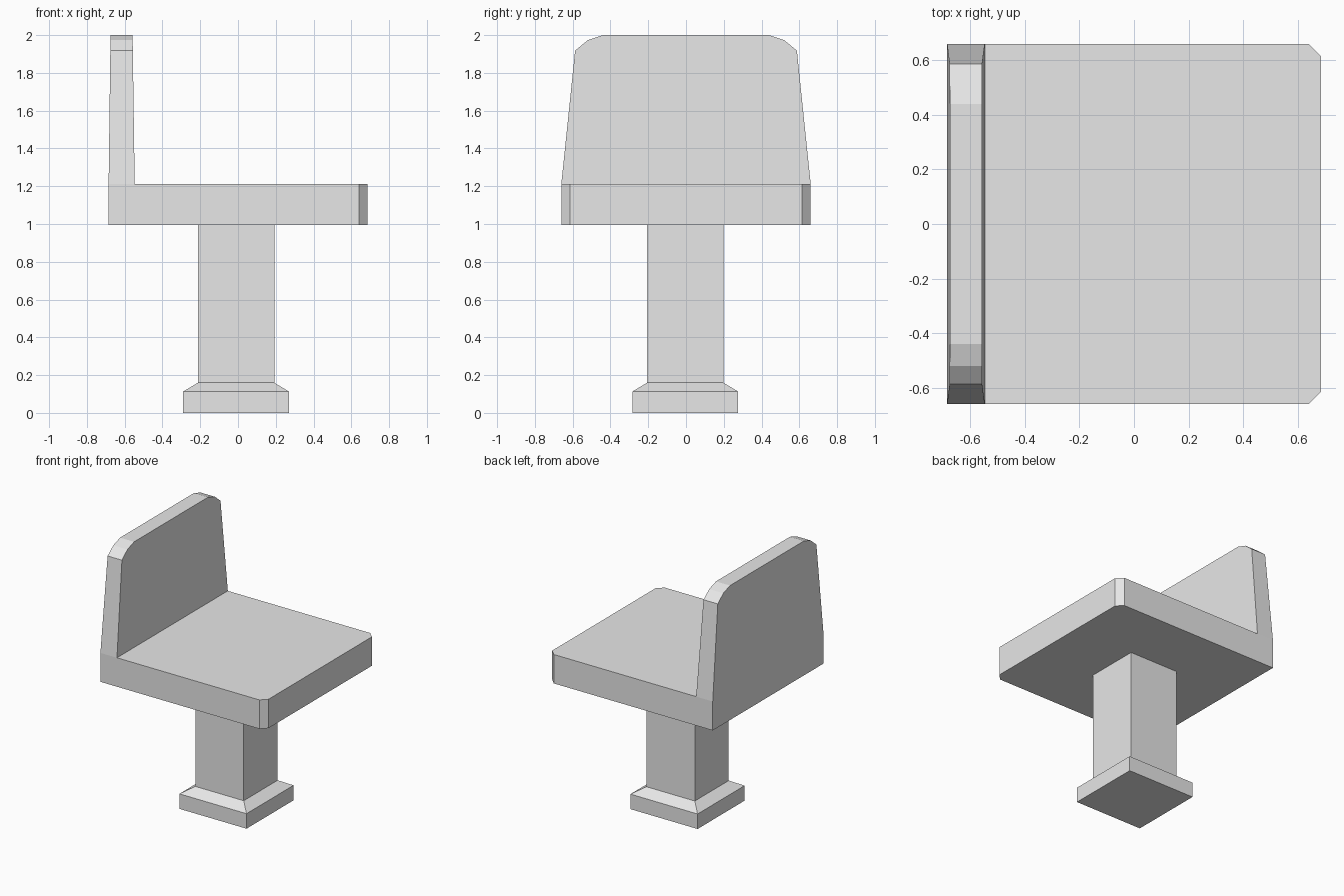
import bpy
import bmesh

cube = bpy.data.objects.get("Cube")
if cube:
    bpy.data.objects.remove(cube, do_unlink=True)

grey = bpy.data.materials.new("light_grey")
grey.use_nodes = True
grey.diffuse_color = (0.8, 0.8, 0.8, 1)
grey.node_tree.nodes["Principled BSDF"].inputs["Base Color"].default_value = (0.8, 0.8, 0.8, 1)


def loft(name, rings):
    """Solid with flat faces through a stack of equal-length rings of points."""
    bm = bmesh.new()
    loops = [[bm.verts.new(p) for p in ring] for ring in rings]
    for a, b in zip(loops, loops[1:]):
        for i in range(len(a)):
            j = (i + 1) % len(a)
            bm.faces.new((a[i], a[j], b[j], b[i]))
    bm.faces.new(loops[0][::-1])
    bm.faces.new(loops[-1])
    bmesh.ops.recalc_face_normals(bm, faces=bm.faces)
    mesh = bpy.data.meshes.new(name)
    bm.to_mesh(mesh)
    bm.free()
    mesh.materials.append(grey)
    obj = bpy.data.objects.new(name, mesh)
    bpy.context.collection.objects.link(obj)
    return obj


def square(half, z, cx=-0.01, cy=-0.004):
    return [(cx + sx * half, cy + sy * half, z)
            for sx, sy in ((-1, -1), (1, -1), (1, 1), (-1, 1))]


SEAT_BOTTOM, SEAT_TOP = 0.995, 1.213
HALF_X, HALF_Y, CUT = 0.685, 0.66, 0.045

# Pedestal: square foot, sloped shoulder and straight column
loft("pedestal", [square(0.28, 0), square(0.28, 0.113),
                  square(0.202, 0.16), square(0.202, SEAT_BOTTOM)])

# Seat slab with its two front corners cut off
outline = [(-HALF_X, -HALF_Y), (HALF_X - CUT, -HALF_Y), (HALF_X, -HALF_Y + CUT)]
outline += [(x, -y) for x, y in reversed(outline)]
loft("seat", [[(x, y, z) for x, y in outline] for z in (SEAT_BOTTOM, SEAT_TOP)])

# Backrest: tapered panel with rounded top corners, thinner towards the top
side = [(HALF_Y, SEAT_TOP), (0.587, 1.918), (0.52, 1.973), (0.44, 2.0)]
profile = side + [(-y, z) for y, z in reversed(side)]


def panel_face(x_low, x_high):
    return [(x_low + (x_high - x_low) * (z - SEAT_TOP) / (2 - SEAT_TOP), y, z)
            for y, z in profile]


loft("backrest", [panel_face(-HALF_X, -0.675), panel_face(-0.547, -0.558)])
